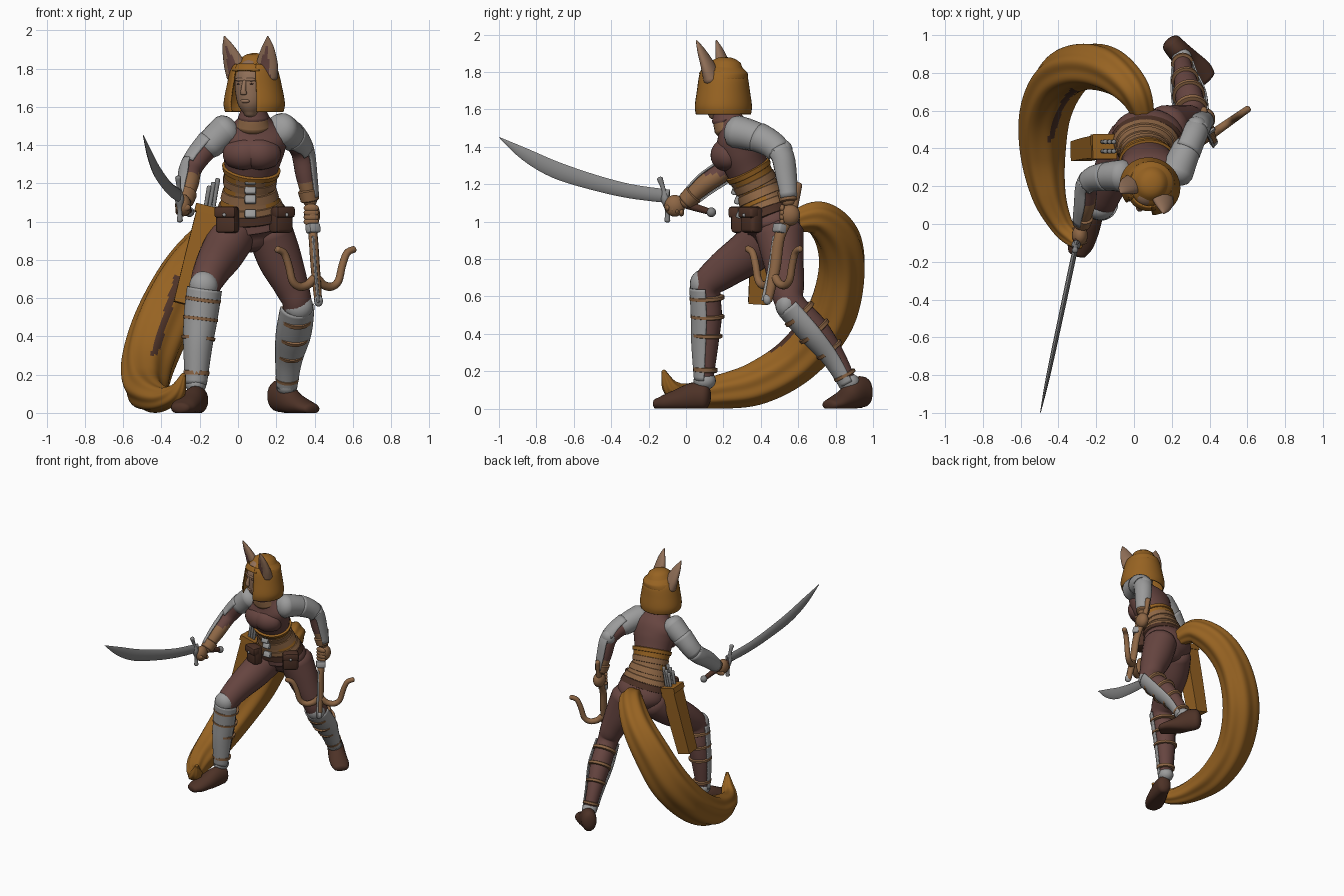
import bpy, bmesh, math
from mathutils import Vector, Matrix, Euler

if "Cube" in bpy.data.objects:
    bpy.data.objects.remove(bpy.data.objects["Cube"])

def mat(name, c):
    m = bpy.data.materials.new(name)
    m.diffuse_color = (*c, 1)
    m.use_nodes = True
    m.node_tree.nodes["Principled BSDF"].inputs["Base Color"].default_value = m.diffuse_color
    return m

SKIN = mat("skin", (.29, .165, .1))
TAN = mat("tan leather", (.27, .135, .06))
FUR = mat("orange fur", (.31, .125, .016))
CLOTH = mat("maroon cloth", (.135, .06, .052))
DARK = mat("dark brown leather", (.075, .032, .02))
PLATE = mat("grey armour", (.33, .33, .33))
STEEL = mat("blade steel", (.23, .23, .23))

def finish(name, bm, mats, rule=None, smooth=True):
    bmesh.ops.recalc_face_normals(bm, faces=bm.faces)
    for f in bm.faces:
        f.smooth = smooth
        if rule:
            f.material_index = rule(f.calc_center_median(), f.normal)
    me = bpy.data.meshes.new(name)
    bm.to_mesh(me)
    bm.free()
    for m in mats:
        me.materials.append(m)
    ob = bpy.data.objects.new(name, me)
    bpy.context.collection.objects.link(ob)
    return ob

def spline(p, sub):
    """Catmull-Rom through tuples of any length."""
    out = []
    for i in range(len(p) - 1):
        q = [p[max(i - 1, 0)], p[i], p[i + 1], p[min(i + 2, len(p) - 1)]]
        for k in range(sub):
            t = k / sub
            out.append([.5 * (2 * b + (c - a) * t + (2 * a - 5 * b + 4 * c - d) * t * t
                              + (3 * b - a - 3 * c + d) * t ** 3) for a, b, c, d in zip(*q)])
    return out + [list(p[-1])]

def loft(name, pts, mats, ref=(1, 0, 0), n=20, arc=None, sub=5, cap=.6, ridge=0, rule=None, floor=False, smooth=True):
    """Sweep an ellipse along (x, y, z, half size along ref, half size across)."""
    mats = mats if isinstance(mats, list) else [mats]
    pts = [tuple(p) if len(p) == 5 else (*p, p[3]) for p in pts]
    s = spline(pts, sub)
    pos = [Vector(p[:3]) for p in s]
    rings = []
    for i, p in enumerate(s):
        t = (pos[min(i + 1, len(s) - 1)] - pos[max(i - 1, 0)]).normalized()
        rings.append((pos[i], t, max(p[3], .001), max(p[4], .001)))
    if cap and not arc:
        def ends(r, sign):
            c, t, a, b = r
            return [(c + t * sign * cap * min(a, b) * math.sin(w), t, a * math.cos(w), b * math.cos(w))
                    for w in (.5, .95, 1.3)]
        rings = ends(rings[0], -1)[::-1] + rings + ends(rings[-1], 1)
    bm, rows = bmesh.new(), []
    cols = n + 1 if arc else n
    for c, t, a, b in rings:
        u = Vector(ref) - t * t.dot(Vector(ref))
        u.normalize()
        v = t.cross(u)
        row = []
        for k in range(cols):
            w = (k / n - .5) * arc if arc else 2 * math.pi * k / n
            g = 1 + ridge * math.cos(7 * w)
            q = c + u * a * g * math.cos(w) + v * b * g * math.sin(w)
            if floor:
                q.z = max(q.z, 0)
            row.append(bm.verts.new(q))
        rows.append(row)
    for r0, r1 in zip(rows, rows[1:]):
        for k in range(n):
            j = (k + 1) % cols
            bm.faces.new((r0[k], r0[j], r1[j], r1[k]))
    if not arc:
        bm.faces.new(rows[0][::-1])
        bm.faces.new(rows[-1])
    ob = finish(name, bm, mats, rule, smooth)
    if arc:
        m = ob.modifiers.new("thickness", 'SOLIDIFY')
        m.thickness, m.offset = .009, 0
    return ob

def ball(name, loc, size, m, rot=(0, 0, 0)):
    bm = bmesh.new()
    bmesh.ops.create_uvsphere(bm, u_segments=20, v_segments=12, radius=1,
        matrix=Matrix.LocRotScale(Vector(loc), Euler(rot), Vector(size)))
    return finish(name, bm, [m])

def box(name, loc, size, m, rot=(0, 0, 0), bevel=.01):
    bm = bmesh.new()
    bmesh.ops.create_cube(bm, size=1, matrix=Matrix.LocRotScale(Vector(loc), Euler(rot), Vector(size)))
    bmesh.ops.bevel(bm, geom=bm.edges[:], offset=bevel, segments=2, affect='EDGES', profile=.5)
    return finish(name, bm, [m])

def grow(pts, d):
    return [(*p[:3], *[r + d for r in p[3:]]) for p in pts]

# Torso, bust and collar
torso = [(.085, .475, .9, .12, .1), (.075, .47, .97, .19, .145), (.065, .43, 1.06, .165, .125),
         (.06, .38, 1.18, .125, .105), (.07, .33, 1.28, .14, .115), (.08, .29, 1.38, .165, .125),
         (.085, .27, 1.46, .17, .11), (.085, .24, 1.53, .09, .075), (.085, .21, 1.6, .055, .055)]
loft("torso", torso, CLOTH, n=32)
loft("bust", [(-.02, .235, 1.355, .075, .07), (.025, .215, 1.355, .085, .078), (.072, .215, 1.36, .084, .077),
              (.12, .21, 1.355, .085, .078), (.165, .23, 1.355, .075, .07)], CLOTH, ref=(0, 0, 1), n=24, cap=.8)
loft("collar", [(.08, .225, 1.5, .09, .075), (.08, .215, 1.53, .078, .07), (.08, .21, 1.555, .07, .065)], TAN)
loft("neck_scarf", [(.08, .212, 1.545, .08, .074), (.08, .205, 1.58, .066, .064)], CLOTH)

# Corset with raised bands, lacing plates, belt and pouches
corset = grow(torso[2:5], .008)
def corset_colour(c, n):
    return int(abs(c.x - .065) > .085 and .25 < c.y < .42 or c.z > 1.26)
loft("corset", corset, [TAN, FUR], n=32, cap=.1, rule=corset_colour)
rows = spline(corset, 10)
for i in (2, 7, 12):
    loft(f"corset_band_{i}", grow([rows[i - 1], rows[i + 2]], .006), TAN, n=32, cap=.1, sub=2)
loft("corset_top_band", grow([rows[17], rows[20]], .006), FUR, n=32, cap=.1, sub=2)
for z, y in ((1.215, .247), (1.165, .26), (1.115, .275), (1.04, .285)):
    box("lacing_plate", (.065, y, z), (.06, .03, .045), PLATE, (-.4, 0, 0), .008)
loft("belt", [(.07, .44, 1.025, .19, .145), (.067, .425, 1.065, .18, .138)], DARK, n=32, cap=.15)
for side, loc, r in (("right", (-.055, .29, 1.01), -.35), ("left", (.225, .35, 1.01), .65)):
    box(side + "_pouch", loc, (.115, .075, .14), DARK, (0, 0, r), .02)
    d = Vector((math.sin(r), -math.cos(r), 0))
    box(side + "_pouch_flap", Vector(loc) + d * .02 + Vector((0, 0, .04)), (.12, .06, .06), DARK, (0, 0, r), .015)
    ball(side + "_pouch_stud", Vector(loc) + d * .05 + Vector((0, 0, .025)), (.01,) * 3, PLATE)

# Legs, shin guards, straps and shoes
legs = {
    "right": [(-.02, .44, .94, .12, .13), (-.08, .34, .84, .115, .12), (-.14, .2, .74, .095, .1), (-.175, .11, .65, .08, .08),
              (-.195, .115, .5, .077, .077), (-.21, .11, .35, .07, .064), (-.22, .1, .15, .045, .045)],
    "left": [(.17, .5, .94, .12, .13), (.22, .52, .8, .115, .11), (.28, .54, .66, .09, .092), (.31, .56, .56, .075, .078),
             (.29, .68, .42, .073, .083), (.265, .79, .28, .055, .06), (.255, .87, .14, .043, .043)]}
front = {"right": (-.15, -1, 0), "left": (.35, -1, -.8)}
for side, p in legs.items():
    loft(side + "_leg", p, CLOTH, n=24)
    shin = spline(p[3:], 10)
    loft(side + "_shin_guard", grow(shin[::3], .008), PLATE, ref=front[side], arc=3.3, sub=2)
    for i in (4, 10, 17, 26):
        loft(f"{side}_shin_strap_{i}", grow([shin[i], shin[i + 1]], .015), TAN, cap=.1, sub=1)
    k = Vector(p[3][:3]) + Vector(front[side]).normalized() * .03
    ball(side + "_knee_plate", k + Vector((0, 0, .015)), (.075, .06, .075), PLATE)
    ball(side + "_ankle_plate", p[-1][:3], (.055, .06, .05), PLATE)
loft("right_shoe", [(-.205, .1, .065, .07, .052), (-.225, .04, .065, .075, .06), (-.255, -.04, .045, .06, .068),
                    (-.285, -.11, .03, .045, .068), (-.3, -.155, .025, .03, .05)], DARK, ref=(0, 0, 1), floor=True)
loft("left_shoe", [(.2, .955, .09, .08, .055), (.235, .915, .085, .085, .06), (.29, .86, .05, .062, .066),
                   (.35, .805, .03, .04, .068), (.385, .77, .02, .03, .055)], DARK, ref=(0, 0, 1), floor=True)

# Arms, arm plates and hands
arms = {
    "right": [(-.06, .255, 1.48, .075), (-.15, .25, 1.4, .064), (-.235, .22, 1.29, .054), (-.255, .1, 1.2, .05), (-.28, -.01, 1.1, .034)],
    "left": [(.225, .27, 1.48, .078), (.28, .4, 1.445, .066), (.33, .5, 1.37, .056), (.352, .53, 1.24, .05), (.378, .55, 1.1, .035)]}
outer = {"right": (-1, .5, .3), "left": (1, .6, 0)}
hands = {"right": (-.287, -.06, 1.085), "left": (.388, .555, 1.035)}
for side, p in arms.items():
    limit = 1.25 if side == "right" else 1.2
    loft(side + "_arm", p, [CLOTH, TAN], rule=lambda c, n: int(c.z < limit))
    a = spline(p, 8)
    loft(side + "_pauldron", grow(a[:9:4], .011), PLATE, cap=.7)
    loft(side + "_upper_arm_plate", grow(a[7:17:3], .009), PLATE, ref=outer[side], arc=3.7, sub=2)
    loft(side + "_forearm_plate", grow(a[15:31:3], .009), PLATE, ref=outer[side], arc=2.9, sub=2)
    ball(side + "_elbow_plate", Vector(p[2][:3]) + Vector((0, .02, .01)), (.055, .05, .058), PLATE)
    loft(side + "_cuff", grow(a[28:32:3], .012), TAN, cap=.2)
    h = Vector(hands[side])
    ball(side + "_hand", h, (.042, .055, .058), TAN)
    for k in range(4):
        off = (0, .035 - .024 * k, -.035 + .008 * k) if side == "right" else (-.005, -.04, .036 - .024 * k)
        ball(f"{side}_finger_{k}", h + Vector(off), (.04, .015, .022), TAN)

# Sabre
def sabre(y, z, *r):
    return (-.3 + .213 * (y + .08), y, z, *r)
loft("sabre_blade", [sabre(-.09, 1.135, .036, .014), sabre(-.3, 1.163, .038, .014), sabre(-.5, 1.212, .042, .013),
                     sabre(-.7, 1.278, .045, .012), sabre(-.86, 1.36, .033, .009), sabre(-.997, 1.45, .002, .002)],
     STEEL, ref=(0, 0, 1), n=8, cap=0)
loft("sabre_grip", [sabre(.12, 1.055, .017), sabre(.02, 1.085, .021), sabre(-.11, 1.12, .019)], DARK, ref=(0, 0, 1))
loft("sabre_guard", [sabre(-.14, 1.23, .016), sabre(-.12, 1.17, .012), sabre(-.11, 1.12, .024),
                     sabre(-.1, 1.06, .012), sabre(-.1, 1.005, .016)], STEEL)
ball("sabre_pommel", sabre(.135, 1.05), (.026,) * 3, STEEL)

# Hand crossbow
stock = [(.37, .6, 1.2, .018, .022), (.38, .565, 1.05, .02, .025), (.393, .5, .92, .024, .03),
         (.405, .475, .75, .024, .03), (.42, .44, .58, .02, .022)]
loft("crossbow_stock", stock, TAN, n=12)
loft("crossbow_track", [(x, y - .028, z, .008, .01) for x, y, z, *_ in stock[2:]], PLATE, n=8)
ball("crossbow_nose", (.421, .435, .585), (.023, .023, .03), PLATE)
box("crossbow_lock", (.392, .5, .965), (.07, .05, .05), PLATE, (-.2, 0, .6))
half = [(0, .705), (.2, .67), (.42, .66), (.6, .69), (.7, .77), (.82, .835), (1, .855)]
bow = [(-s, z) for s, z in half[:0:-1]] + half
loft("crossbow_bow", [(.405 + .2 * s, .47 + .14 * s, z, .024 - .006 * abs(s)) for s, z in bow], TAN, ref=(.57, -.82, 0), n=12)

# Square quiver and bolts
quiver = [(-.155, .41, 1.06, .085), (-.22, .4, .82, .08), (-.285, .385, .57, .074)]
loft("quiver", quiver, FUR, ref=(1, 1, 0), n=4, cap=0, smooth=False)
loft("quiver_rim", [(-.155, .41, 1.08, .093), (-.165, .408, 1.04, .093)], FUR, ref=(1, 1, 0), n=4, cap=0, smooth=False)
for i in range(6):
    x, y = -.175 + .022 * (i % 3), .385 + .05 * (i // 3)
    loft(f"bolt_{i}", [(x, y, 1.05, .009), (x + .025, y, 1.18 + .02 * (i % 3), .013)], STEEL, n=8)

# Tail, with a dark streak on its inner side
def streak(c, n):
    return int(.3 < c.z < .72 and n.y < -.3 and c.y > .3 and abs(c.x + .31 + .31 * (.72 - c.z)) < .02)
loft("tail", [(.06, .55, .99, .05, .05), (0, .7, 1.02, .085, .09), (-.125, .81, .91, .11, .115), (-.265, .835, .73, .135, .12),
              (-.385, .77, .49, .15, .125), (-.465, .6, .275, .14, .12), (-.48, .38, .14, .12, .11), (-.45, .16, .09, .09, .085),
              (-.385, 0, .075, .06, .06), (-.32, -.08, .11, .045, .045), (-.285, -.12, .2, .012, .012)],
     [FUR, DARK], ref=(.8, .2, -.5), n=84, sub=10, ridge=.05, floor=True, rule=streak)

# Head, built facing -y and then turned
head = [loft("face", [(0, -.045, 1.565, .035, .04), (0, -.04, 1.61, .068, .078), (0, -.025, 1.68, .088, .1),
                      (0, -.015, 1.76, .09, .105), (0, 0, 1.8, .07, .09)], SKIN, n=28),
        loft("nose", [(0, -.118, 1.735, .01, .01), (0, -.132, 1.69, .014, .014), (0, -.132, 1.67, .019, .014)], SKIN, n=12),
        ball("lips", (0, -.112, 1.63), (.026, .014, .011), SKIN),
        ball("brow", (0, -.108, 1.742), (.062, .018, .012), SKIN),
        loft("hair_crown", [(0, .012, 1.765, .128, .12), (0, .012, 1.8, .115, .118), (0, .014, 1.83, .085, .09)], FUR, n=32),
        loft("hair_fringe", [(0, 0, 1.775, .131, .118), (0, .004, 1.812, .112, .106)], FUR, ref=(0, -1, 0), n=12, arc=1.4, sub=3),
        loft("hair_bob", [(0, .0, 1.575, .142, .15), (0, .0, 1.62, .146, .158), (0, 0, 1.7, .136, .143), (0, 0, 1.77, .127, .126),
                          (0, .005, 1.805, .112, .111)], FUR, ref=(0, 1, 0), n=40, arc=5.3)]
for s, side in ((-1, "right"), (1, "left")):
    inner = lambda c, n: int(n.y < -.6 and c.z < 1.92 and abs(abs(c.x) - .085 - .2 * (c.z - 1.76)) < .18 * (1.95 - c.z))
    head.append(ball(side + "_eye", (.034 * s, -.112, 1.72), (.014, .007, .004), DARK))
    head.append(loft(side + "_ear", [(.085 * s, -.025, 1.76, .06, .045), (.097 * s, -.045, 1.83, .058, .034),
                                     (.115 * s, -.075, 1.91, .034, .02), (.125 * s, -.1, 1.968, .004, .004)], [SKIN, CLOTH],
                     n=28, rule=inner))
for ob in head:
    ob.matrix_world = Matrix.Translation((.085, .2, 0)) @ Matrix.Rotation(-.44, 4, 'Z')

# Smooth shading with kept edges
bpy.ops.object.select_all(action='SELECT')
bpy.context.view_layer.objects.active = bpy.data.objects["torso"]
bpy.ops.object.shade_smooth_by_angle(angle=math.radians(45))
